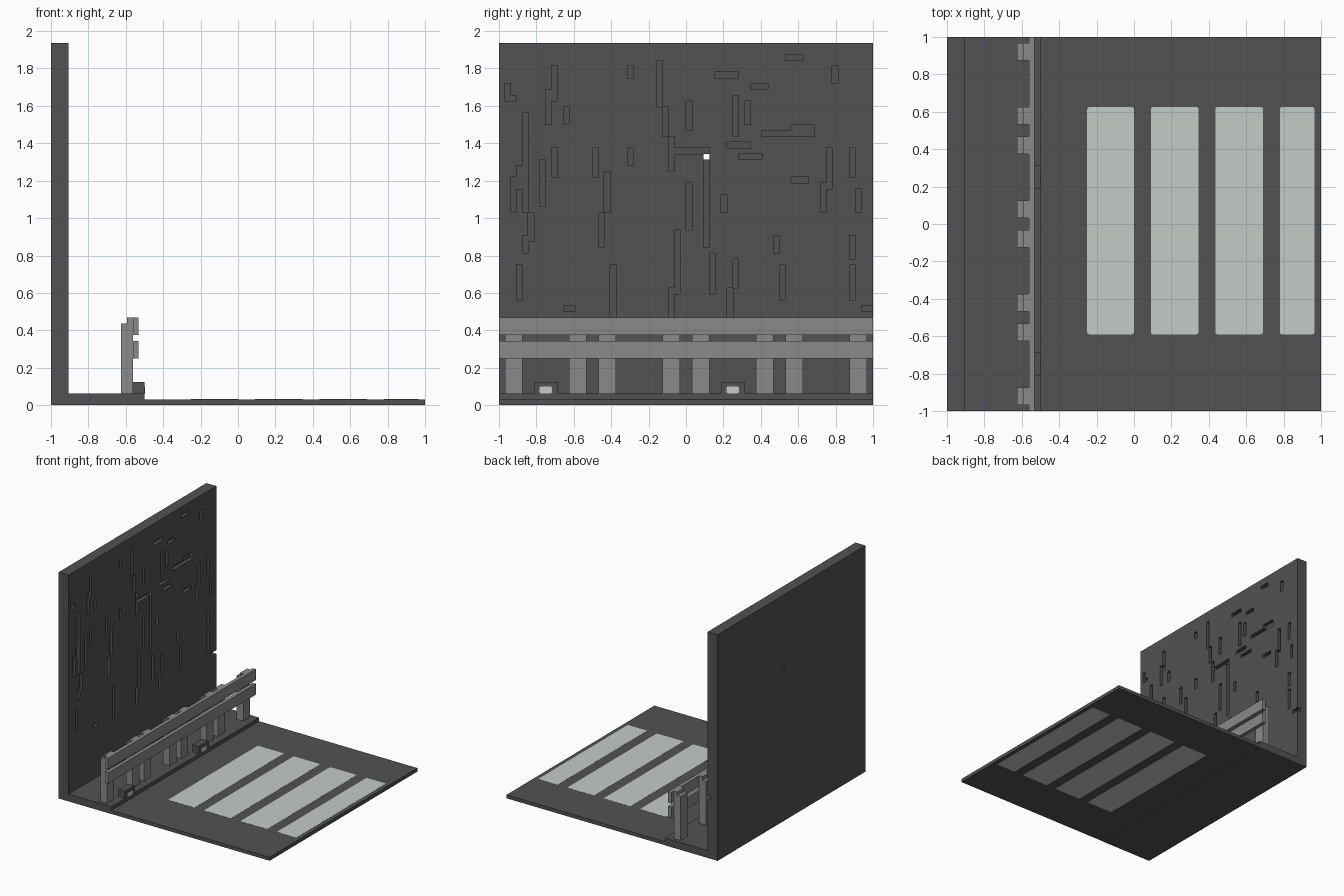
import bpy
import bmesh
from mathutils import Vector

if "Cube" in bpy.data.objects:
    bpy.data.objects.remove(bpy.data.objects["Cube"])

U = 1 / 32          # edge of one building block
ROWS, COLS, THICK = 62, 64, 3


def material(name, r, g, b):
    mat = bpy.data.materials.new(name)
    mat.use_nodes = True
    mat.diffuse_color = (r, g, b, 1)
    mat.node_tree.nodes["Principled BSDF"].inputs["Base Color"].default_value = (r, g, b, 1)
    return mat


asphalt = material("dark_grey", 0.084, 0.084, 0.084)
steel = material("mid_grey", 0.254, 0.254, 0.254)
paint = material("pale_grey", 0.55, 0.60, 0.565)


def finish(name, bm, mat):
    mesh = bpy.data.meshes.new(name)
    bm.to_mesh(mesh)
    bm.free()
    mesh.materials.append(mat)
    obj = bpy.data.objects.new(name, mesh)
    bpy.context.collection.objects.link(obj)
    return obj


def box(name, low, high, mat, round_axis=None, radius=0.012):
    """Box between two corners; edges along round_axis may be rounded."""
    low, high = Vector(low), Vector(high)
    bm = bmesh.new()
    bmesh.ops.create_cube(bm, size=1)
    bmesh.ops.scale(bm, vec=high - low, verts=bm.verts)
    bmesh.ops.translate(bm, vec=(low + high) / 2, verts=bm.verts)
    if round_axis is not None:
        edges = [e for e in bm.edges
                 if abs((e.verts[0].co - e.verts[1].co).normalized()[round_axis]) > 0.9]
        bmesh.ops.bevel(bm, geom=edges, offset=radius, segments=3, profile=0.5, affect='EDGES')
    return finish(name, bm, mat)


# Road, pavement and crossing stripes
box("road", (-0.5, -1, 0.001), (1, 1, U), asphalt)
box("pavement", (-1, -1, 0), (-0.5, 1, 2 * U), asphalt)
for start, end in ((-0.25, 0), (0.09, 0.345), (0.435, 0.69), (0.78, 0.965)):
    box("crossing_stripe", (start, -0.59, 0), (end, 0.625, U + 0.001), paint, 2)

# Cracks in the wall: upright runs (column, lowest row, length)
upright = (
    (1, 52, 3), (4, 33, 17), (3, 37, 4), (2, 33, 6), (5, 28, 5), (4, 26, 3),
    (7, 34, 8), (8, 48, 6), (9, 52, 6), (11, 48, 3), (9, 39, 5), (3, 18, 6),
    (16, 39, 5), (18, 33, 7), (17, 27, 6), (22, 56, 2), (22, 41, 3), (27, 51, 8),
    (28, 46, 5), (29, 40, 6), (32, 47, 5), (32, 30, 8), (30, 19, 11), (29, 15, 5),
    (19, 15, 9), (35, 27, 15), (36, 19, 7), (38, 33, 3), (40, 20, 5), (39, 15, 5),
    (40, 46, 7), (42, 48, 4), (48, 18, 6), (47, 26, 3), (56, 37, 7), (55, 33, 5),
    (57, 55, 3), (60, 39, 5), (61, 33, 4), (60, 25, 4), (60, 18, 6),
)
# Level runs (row, first column, length)
level = (
    (52, 1, 2), (46, 45, 9), (47, 50, 4), (56, 37, 4), (59, 49, 3), (54, 43, 3),
    (44, 39, 4), (42, 41, 4), (43, 29, 7), (16, 62, 2), (38, 50, 3), (16, 11, 2),
)
cracks = {(c, r + i) for c, r, n in upright for i in range(n)}
cracks |= {(c + i, r) for r, c, n in level for i in range(n)}
peephole = (35, 42)


def wall_depth(cell):
    if cell == peephole:
        return 0
    return THICK - 1 if cell in cracks else THICK


# Wall made of blocks, keeping only the outer faces
filled = {(x, y, z) for y in range(COLS) for z in range(2, ROWS)
          for x in range(wall_depth((y, z)))}
bm = bmesh.new()
corners = {}


def corner(point):
    if point not in corners:
        corners[point] = bm.verts.new((-1 + point[0] * U, -1 + point[1] * U, point[2] * U))
    return corners[point]


for block in sorted(filled):
    for axis in range(3):
        a, b = (axis + 1) % 3, (axis + 2) % 3
        for side in (0, 1):
            neighbour = list(block)
            neighbour[axis] += 2 * side - 1
            if tuple(neighbour) in filled:
                continue
            ring = []
            for da, db in ((0, 0), (1, 0), (1, 1), (0, 1)):
                p = list(block)
                p[axis] += side
                p[a] += da
                p[b] += db
                ring.append(corner(tuple(p)))
            bm.faces.new(ring if side else ring[::-1])
finish("wall", bm, asphalt)

# Guard rail: paired posts mirrored about the middle, with two long beams
for side in (-1, 1):
    for middle in (2.5, 13.5, 18.5, 29.5):
        y = side * middle * U
        box("rail_post", (-20 * U, y - 1.5 * U, 2 * U), (-18 * U, y + 1.5 * U, 14 * U), steel)
        box("post_cap", (-19 * U, y - 1.5 * U, 14 * U), (-18 * U, y + 1.5 * U, 15 * U), steel)
for name, bottom in (("upper_beam", 12), ("lower_beam", 8)):
    box(name, (-18 * U, -1, bottom * U), (-17 * U, 1, (bottom + 3) * U), steel)

# Kerb lamps with pale lenses
for y in (-0.75, 0.25):
    box("lamp_housing", (-18 * U, y - 2 * U, 2 * U), (-16 * U, y + 2 * U, 4 * U), asphalt)
    box("lamp_lens", (-16 * U, y - 0.034, 0.063), (-16 * U + 0.004, y + 0.034, 0.1), paint, 0)
